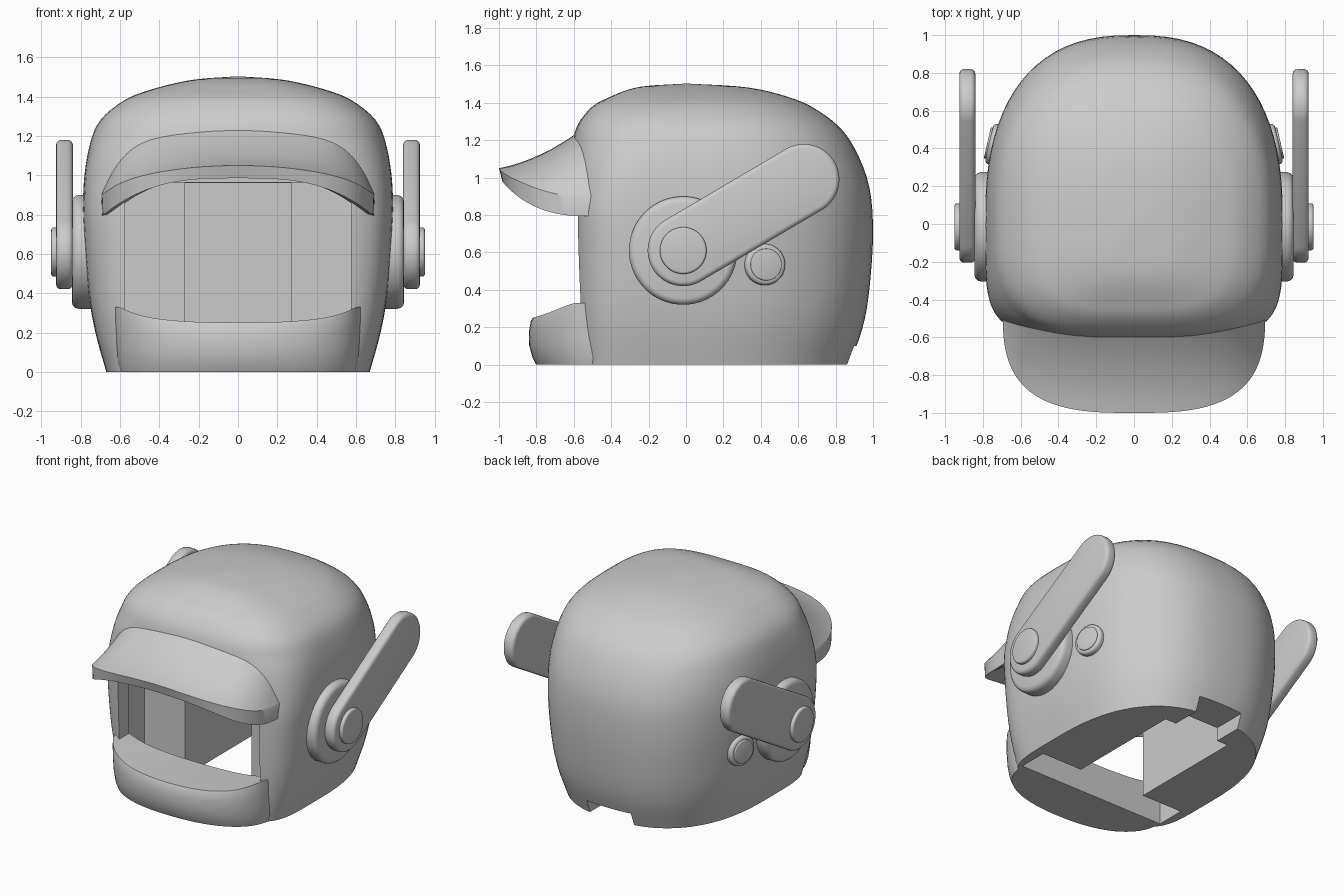
import bpy, bmesh, math
from mathutils import Vector, Matrix

cube = bpy.data.objects.get("Cube")
if cube:
    bpy.data.objects.remove(cube, do_unlink=True)

grey = bpy.data.materials.new("plain grey")
grey.use_nodes = True
grey.diffuse_color = (0.6, 0.6, 0.6, 1)
grey.node_tree.nodes["Principled BSDF"].inputs["Base Color"].default_value = (0.6, 0.6, 0.6, 1)


def finish(name, bm, smooth=35):
    bmesh.ops.recalc_face_normals(bm, faces=bm.faces)
    mesh = bpy.data.meshes.new(name)
    bm.to_mesh(mesh)
    bm.free()
    mesh.materials.append(grey)
    ob = bpy.data.objects.new(name, mesh)
    bpy.context.collection.objects.link(ob)
    bpy.ops.object.select_all(action='DESELECT')
    ob.select_set(True)
    bpy.context.view_layer.objects.active = ob
    if smooth:
        bpy.ops.object.shade_smooth_by_angle(angle=math.radians(smooth))
    return ob


def loft(name, rings, smooth=35):
    """Skin closed rings of equal length and cap both ends."""
    bm = bmesh.new()
    rows = [[bm.verts.new(p) for p in ring] for ring in rings]
    n = len(rows[0])
    for a, b in zip(rows, rows[1:]):
        for i in range(n):
            j = (i + 1) % n
            bm.faces.new((a[i], a[j], b[j], b[i]))
    bm.faces.new(rows[0])
    bm.faces.new(rows[-1])
    return finish(name, bm, smooth)


def spow(v, e):
    return math.copysign(abs(v) ** e, v)


def curve_points(points, steps):
    """Catmull-Rom through the given rows."""
    pts = [Vector(p) for p in points]
    pts = [2 * pts[0] - pts[1]] + pts + [2 * pts[-1] - pts[-2]]
    out = []
    for a, b, c, d in zip(pts, pts[1:], pts[2:], pts[3:]):
        for k in range(steps):
            t = k / steps
            out.append(0.5 * (2 * b + (c - a) * t + (2 * a - 5 * b + 4 * c - d) * t * t
                              + (3 * b - a - 3 * c + d) * t ** 3))
    return out + [pts[-2]]


# Helmet body: height, half width, front reach, back reach
profile = [(0, .67, .585, .875), (.2, .725, .595, .945), (.4, .76, .6, .98),
           (.7, .785, .605, 1), (.95, .785, .61, .98), (1.15, .755, .61, .905),
           (1.28, .7, .58, .81), (1.38, .58, .5, .67), (1.43, .46, .41, .55),
           (1.47, .31, .31, .4), (1.49, .19, .21, .25), (1.502, .02, .02, .02)]
rings = []
for z, w, front, back in curve_points(profile, 4):
    square = 5 - 1.8 * min(1, max(0, (z - .8) / .4))
    ring = []
    for i in range(80):
        a = math.tau * i / 80
        c, s = math.cos(a), math.sin(a)
        n, reach = (2.5, back) if s > 0 else (square, front)
        ring.append((w * spow(c, 2 / n), reach * spow(s, 2 / n), z))
    rings.append(ring)
helmet = loft("helmet_body", rings, 40)


def cut(target, lo, hi):
    bm = bmesh.new()
    bmesh.ops.create_cube(bm, size=1)
    for v in bm.verts:
        v.co = [(l + h) / 2 + c * (h - l) for l, h, c in zip(lo, hi, v.co)]
    cutter = finish("cutter", bm, 0)
    cutter.hide_render = True
    mod = target.modifiers.new("cut", 'BOOLEAN')
    mod.operation, mod.solver, mod.object = 'DIFFERENCE', 'EXACT', cutter
    bpy.context.view_layer.objects.active = target
    bpy.ops.object.modifier_apply(modifier=mod.name)
    bpy.data.objects.remove(cutter, do_unlink=True)


# Face opening, T-shaped cavity and small notch at the back
cut(helmet, (-.6, -.45, -.2), (.6, -.23, .965))
cut(helmet, (-.27, -.3, -.2), (.27, .65, .96))
cut(helmet, (-.575, -1.2, .25), (.575, -.4, .962))
cut(helmet, (-.18, .5, -.2), (.18, 1.2, .1))
bpy.ops.object.select_all(action='DESELECT')
helmet.select_set(True)
bpy.context.view_layer.objects.active = helmet
bpy.ops.object.shade_smooth_by_angle(angle=math.radians(35))


def bow(count, half, depth, n):
    """Plan points of a front bow, from one side to the other."""
    for i in range(count + 1):
        a = math.pi * (.01 + .98 * i / count)
        yield -half * spow(math.cos(a), 2 / n), -.45 - depth * math.sin(a) ** (2 / n)


# Chin guard
rings = []
for x, y in bow(40, .635, .39, 2.3):
    u = min(1, abs(x) / .6)
    top = .25 + .035 * u ** 2 + .045 * u ** 6
    out = y + .45
    ring = [(x * .94, -.445, 0), (x, -.445, top)]
    for h, k in ((1, .95), (.93, .975), (.7, 1), (.4, .995), (.15, .95), (0, .9)):
        ring.append((x * (.94 + .06 * h ** .5), -.45 + out * k, top * h))
    rings.append(ring)
loft("chin_guard", rings)

# Peak above the face opening
rings = []
for x, y in bow(48, .695, .55, 3):
    u = min(1, abs(x) / .69)
    lip_top = 1.05 - .1 * u ** 2 - .05 * u ** 8
    lip_low = .985 - .19 * u ** 3
    back = Vector((x * .95, -.54 + .1 * u ** 4, 1.27 - .1 * u ** 2 - .16 * u ** 8))
    lip = Vector((x, y, lip_top))
    ring = []
    for k in range(9):
        t = k / 8
        p = back.lerp(lip, t)
        p.z -= .13 * t * (1 - t) * (1 - .7 * u ** 4)
        ring.append(p)
    ring.append((x * .995, y + .02 * (1 - u), lip_low))
    ring.append((x * .93, -.45, lip_low + .01))
    rings.append(ring)
loft("peak", rings)


def plate(name, outline, x0, x1, bevel, matrix=Matrix()):
    """Extrude a y-z outline along x with a rounded outer rim."""
    cy = sum(p[0] for p in outline) / len(outline)
    cz = sum(p[1] for p in outline) / len(outline)
    bm = bmesh.new()
    base = bm.faces.new([bm.verts.new((x0, y, z)) for y, z in outline])
    ext = bmesh.ops.extrude_face_region(bm, geom=[base])
    moved = [g for g in ext["geom"] if isinstance(g, bmesh.types.BMVert)]
    bmesh.ops.translate(bm, verts=moved, vec=(x1 - x0, 0, 0))
    rim = [e for e in bm.edges if abs(e.verts[0].co.x - e.verts[1].co.x) < 1e-5]
    bmesh.ops.bevel(bm, geom=rim, offset=bevel, segments=3, profile=.5, affect='EDGES')
    pivot = Matrix.Translation((0, cy, cz))
    bmesh.ops.transform(bm, matrix=pivot @ matrix @ pivot.inverted(), verts=bm.verts)
    return finish(name, bm, 40)


def capsule(a, b, r, n=48):
    """Stadium outline between two centres; a circle when they match."""
    a, b = Vector(a), Vector(b)
    ang = math.atan2(b.y - a.y, b.x - a.x)
    pts = []
    for i in range(n):
        t = math.tau * (i + .5) / n
        c = b if math.cos(t) > 0 else a
        pts.append((c.x + r * math.cos(t + ang), c.y + r * math.sin(t + ang)))
    return pts


# Ear discs, arms, hub caps and side knobs, built on one side and mirrored
hub, tip, knob = (-.015, .61), (.63, .99), (.425, .535)
turn = Matrix.Translation((.755, 0, 0)) @ Matrix.Rotation(math.radians(13), 4, 'Z')
parts = [plate("ear_disc", capsule(hub, hub, .29), .7, .845, .035),
         plate("ear_arm", capsule(hub, tip, .19), .84, .925, .025),
         plate("hub_cap", capsule(hub, hub, .125), .9, .95, .012),
         plate("side_knob", capsule(knob, knob, .11), -.1, .012, .02, turn),
         plate("knob_face", capsule(knob, knob, .085), -.05, .022, .006, turn)]
for ob in parts:
    name = ob.name
    ob.name = "left_" + name
    bm = bmesh.new()
    bm.from_mesh(ob.data)
    bmesh.ops.scale(bm, vec=(-1, 1, 1), verts=bm.verts)
    finish("right_" + name, bm, 40)
